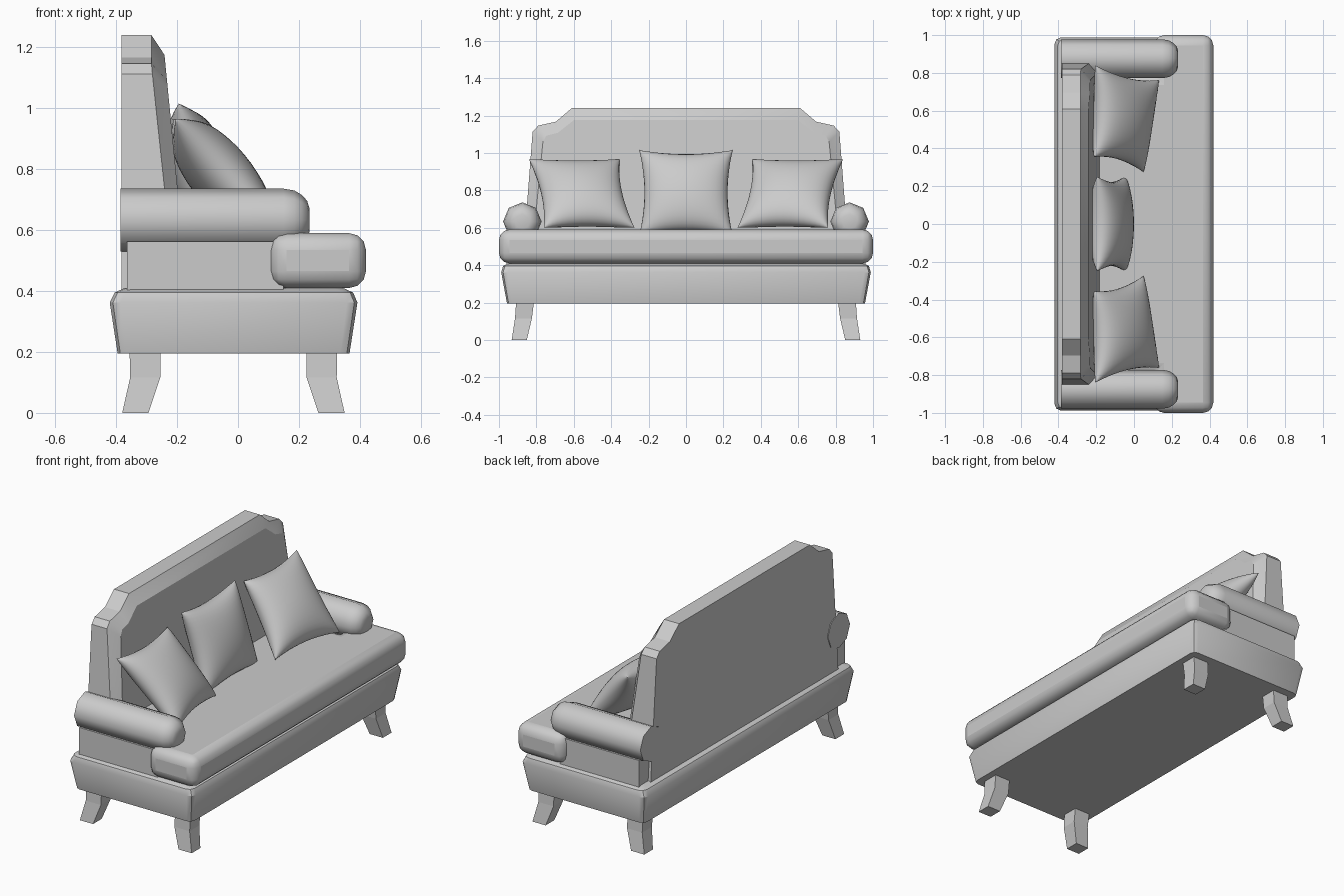
import bpy, bmesh, math
from mathutils import Vector

if "Cube" in bpy.data.objects:
    bpy.data.objects.remove(bpy.data.objects["Cube"])


def finish(name, bm, angle=35):
    bmesh.ops.recalc_face_normals(bm, faces=bm.faces)
    me = bpy.data.meshes.new(name)
    bm.to_mesh(me)
    bm.free()
    ob = bpy.data.objects.new(name, me)
    bpy.context.collection.objects.link(ob)
    bpy.ops.object.select_all(action='DESELECT')
    bpy.context.view_layer.objects.active = ob
    ob.select_set(True)
    if angle:
        bpy.ops.object.shade_smooth_by_angle(angle=math.radians(angle))
    return ob


def loft(name, rings, angle=35):
    """Skin a stack of equal-length closed rings and cap both ends."""
    bm = bmesh.new()
    vs = [[bm.verts.new(p) for p in r] for r in rings]
    n = len(vs[0])
    for a, b in zip(vs, vs[1:]):
        for i in range(n):
            j = (i + 1) % n
            bm.faces.new((a[i], a[j], b[j], b[i]))
    bm.faces.new(vs[0])
    bm.faces.new(vs[-1])
    return finish(name, bm, angle)


def rounded_rect(x0, x1, y, z, r, seg=2):
    pts = []
    for k, (cx, cy) in enumerate([(x1 - r, y - r), (x0 + r, y - r),
                                  (x0 + r, r - y), (x1 - r, r - y)]):
        for i in range(seg + 1):
            a = math.pi / 2 * (k + i / seg)
            pts.append((cx + r * math.cos(a), cy + r * math.sin(a), z))
    return pts


# Tapered base with softened top edge
loft("base", [rounded_rect(-.395, .366, .957, .195, .03),
              rounded_rect(-.421, .392, .988, .362, .035),
              rounded_rect(-.405, .378, .978, .395, .035),
              rounded_rect(-.372, .345, .95, .41, .03)])

# T-shaped seat cushion
half = [(.42, 1.0), (.105, 1.0), (.105, .79), (-.30, .79)]
outline = half + [(x, -y) for x, y in reversed(half)]
bm = bmesh.new()
low = bm.faces.new([bm.verts.new((x, y, .41)) for x, y in outline])
ext = bmesh.ops.extrude_face_region(bm, geom=[low])
bmesh.ops.translate(bm, vec=(0, 0, .18),
                    verts=[v for v in ext["geom"] if isinstance(v, bmesh.types.BMVert)])
seat = finish("seat_cushion", bm, 40)
bev = seat.modifiers.new("soft_edges", 'BEVEL')
bev.width, bev.segments, bev.limit_method = .055, 3, 'ANGLE'

# Backrest: flat back, stepped shoulders, bevelled and slanted front
def mirrored(half, xfun):
    return [(xfun(z), y, z) for y, z in half] + \
           [(xfun(z), -y, z) for y, z in reversed(half)]

outer = [(.875, .40), (.82, 1.113), (.79, 1.146), (.696, 1.167), (.61, 1.24)]
inner = [(.83, .40), (.765, 1.06), (.747, 1.092), (.685, 1.108), (.60, 1.175)]
loft("backrest", [mirrored(outer, lambda z: -.382),
                  mirrored(outer, lambda z: -.284 + max(0, 1.14 - z) * .106),
                  mirrored(inner, lambda z: -.241 + (1.172 - z) * .098)], 25)

for s, side in ((1, "left"), (-1, "right")):
    # Arm side panel
    loft(side + "_arm_panel", [[(x, s * y, z) for x, y in
                                ((-.365, .79), (.15, .79), (.15, .96), (-.365, .96))]
                               for z in (.40, .562)], 0)

    # Eight-sided arm roll with rounded front
    loft(side + "_arm_roll",
         [[(x, s * .875 + r * math.sin(i * math.pi / 4), .633 + r * math.cos(i * math.pi / 4))
           for i in range(8)]
          for x, r in ((-.386, .103), (.15, .103), (.185, .097), (.21, .082), (.227, .063), (.234, .04))],
         50)

    # Splayed legs, mirrored about the middle of the base
    for f, end in ((1, "front"), (-1, "back")):
        rings = []
        for z, x0, x1, y0, y1 in ((.21, .24, .341, .812, .908),
                                  (.116, .24, .339, .824, .914),
                                  (0, .279, .365, .851, .932)):
            rings.append([(f * x - .015, s * y, z) for x, y in
                          ((x0, y0), (x1, y0), (x1, y1), (x0, y1))])
        loft(f"{end}_{side}_leg", rings, 0)


def pillow(name, tl, tr, bl, br, thick, n=20):
    """Puffed pillow between four corners, with edges drawn inwards."""
    tl, tr, bl, br = map(Vector, (tl, tr, bl, br))
    normal = (tr - bl).cross(tl - br).normalized()
    if normal.x < 0:
        normal.negate()
    bm = bmesh.new()
    for s in (1, -1):
        grid = []
        for i in range(n + 1):
            row = []
            for j in range(n + 1):
                u = math.sin((2 * i / n - 1) * math.pi / 2)
                v = math.sin((2 * j / n - 1) * math.pi / 2)
                uu = u * (1 - .11 * (1 - v * v))
                vv = v * (1 - .11 * (1 - u * u))
                a, b = (uu + 1) / 2, (vv + 1) / 2
                p = (bl.lerp(br, a)).lerp(tl.lerp(tr, a), b)
                h = thick * max(0, (1 - u * u) * (1 - v * v)) ** .5
                h += .012 * (max(0, (1 - u ** 8) * (1 - v ** 8))) ** .5
                row.append(bm.verts.new(p + normal * h * s))
            grid.append(row)
        for i in range(n):
            for j in range(n):
                bm.faces.new((grid[i][j], grid[i + 1][j], grid[i + 1][j + 1], grid[i][j + 1]))
    bmesh.ops.remove_doubles(bm, verts=bm.verts, dist=.0005)
    finish(name, bm, 80)


# Three throw pillows leaning on the backrest
for s, side in ((1, "left"), (-1, "right")):
    pillow(side + "_pillow", (-.212, s * .355, .965), (-.205, s * .84, .965),
           (.05, s * .275, .60), (.132, s * .76, .60), .09)
pillow("middle_pillow", (-.195, -.25, 1.015), (-.195, .25, 1.015),
       (-.045, -.25, .56), (-.045, .25, .56), .09)
